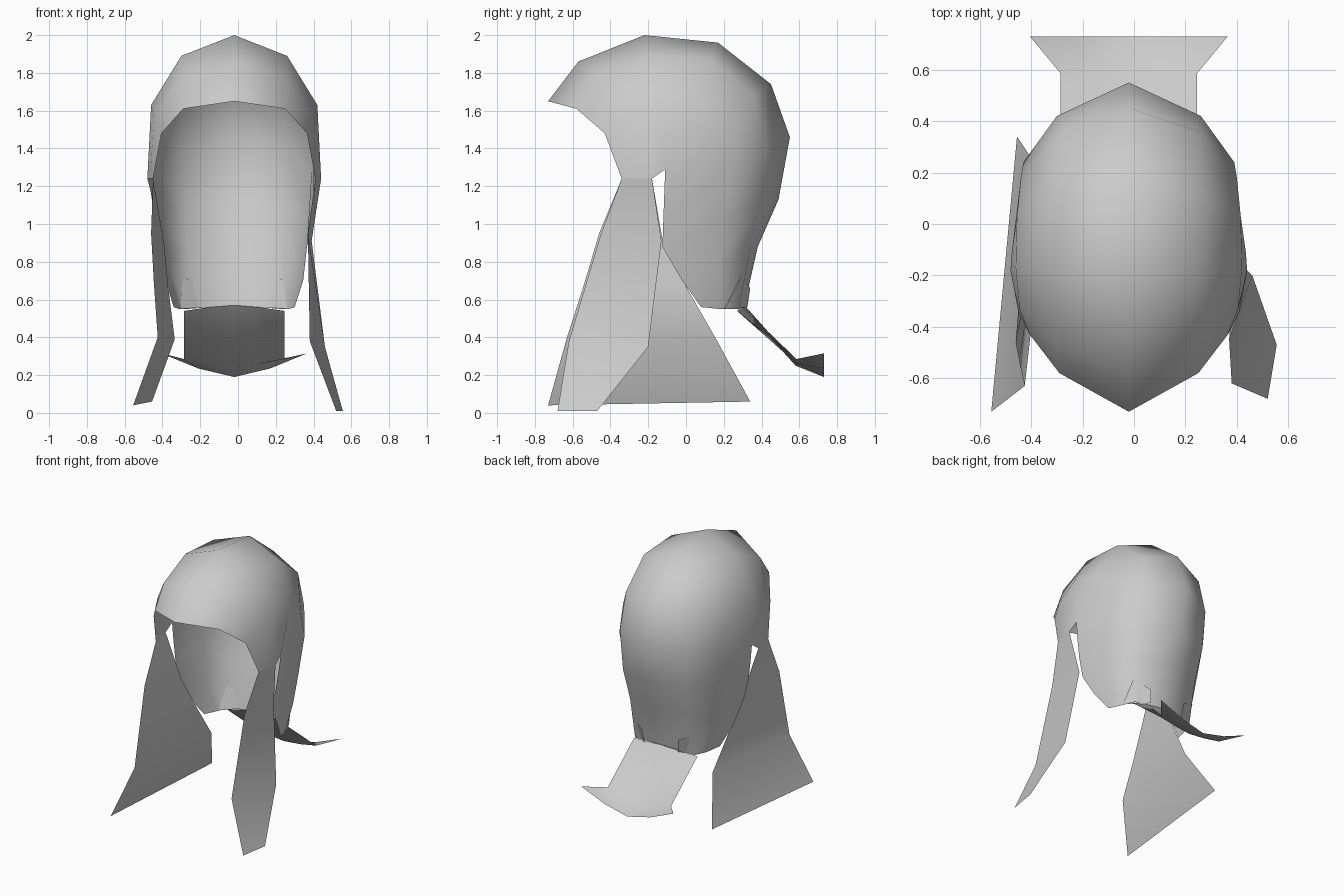
import bpy, bmesh, math


def loft(name, rows, angle=60):
    """Skin a grid of points (equal-length rows) with quads."""
    bm = bmesh.new()
    grid = [[bm.verts.new(p) for p in row] for row in rows]
    for a, b in zip(grid, grid[1:]):
        for i in range(len(a) - 1):
            bm.faces.new((a[i], a[i + 1], b[i + 1], b[i]))
    bmesh.ops.recalc_face_normals(bm, faces=bm.faces)
    mesh = bpy.data.meshes.new(name)
    bm.to_mesh(mesh)
    bm.free()
    ob = bpy.data.objects.new(name, mesh)
    bpy.context.collection.objects.link(ob)
    bpy.ops.object.select_all(action='DESELECT')
    ob.select_set(True)
    bpy.context.view_layer.objects.active = ob
    bpy.ops.object.shade_smooth_by_angle(angle=math.radians(angle))
    return ob


def mirrored(half, cx=-0.02):
    """Turn a centre-to-side half section into a full one about x = cx."""
    left = [(cx - x, y, z) for x, y, z in reversed(half[1:])]
    return left + [(cx + x, y, z) for x, y, z in half]


# Hair cap: half sections from the front rim over the crown to the nape
cap = [
    [(0, -.73, 1.65), (.27, -.58, 1.61), (.385, -.43, 1.48), (.43, -.34, 1.24)],
    [(0, -.57, 1.86), (.28, -.46, 1.77), (.425, -.33, 1.56), (.445, -.26, 1.24)],
    [(0, -.22, 2.00), (.28, -.20, 1.89), (.44, -.17, 1.63), (.46, -.18, 1.24)],
    [(0, .17, 1.96), (.28, .13, 1.87), (.435, .03, 1.60), (.455, -.11, 1.29)],
    [(0, .45, 1.74), (.27, .36, 1.68), (.42, .18, 1.48), (.44, -.115, 1.16)],
    [(0, .55, 1.46), (.28, .42, 1.41), (.41, .24, 1.29), (.42, -.12, 1.02)],
    [(0, .49, 1.13), (.26, .41, 1.11), (.39, .20, 1.03), (.385, -.125, .88)],
    [(0, .38, .88), (.25, .34, .87), (.365, .17, .80), (.365, -.02, .70)],
    [(0, .31, .57), (.25, .28, .55), (.29, .18, .55), (.32, .08, .56)],
]
loft("hair_cap", [mirrored(r) for r in cap])

# Nape tail: flares outward and curls up at its side corners
tail = [
    [(0, .31, .57), (.13, .30, .56), (.265, .27, .54)],
    [(0, .58, .25), (.13, .585, .26), (.265, .585, .285)],
    [(0, .73, .19), (.19, .73, .235), (.385, .73, .315)],
]
loft("nape_tail", [mirrored(r) for r in tail])

# Small flaps folding from the sides over the tail root
for side, s in (("left", -1), ("right", 1)):
    flap = [[(.27, .29, .72), (.15, .34, .66)],
            [(.29, .20, .55), (.14, .325, .56)]]
    loft(side + "_nape_flap", [[(s * x - .02, y, z) for x, y, z in r] for r in flap])

# Long side locks, front edge then back edge
loft("right_lock", [
    [(.41, -.34, 1.24), (.44, -.18, 1.24)],
    [(.37, -.45, .95), (.39, -.13, .91)],
    [(.38, -.62, .38), (.46, -.20, .35)],
    [(.52, -.68, .01), (.555, -.47, .01)],
], 40)
loft("left_lock", [
    [(-.45, -.34, 1.24), (-.48, -.18, 1.24)],
    [(-.46, -.46, .95), (-.39, -.12, .89)],
    [(-.445, -.54, .68), (-.37, 0, .67)],
    [(-.425, -.63, .40), (-.335, .16, .39)],
    [(-.555, -.73, .04), (-.455, .34, .06)],
], 40)
